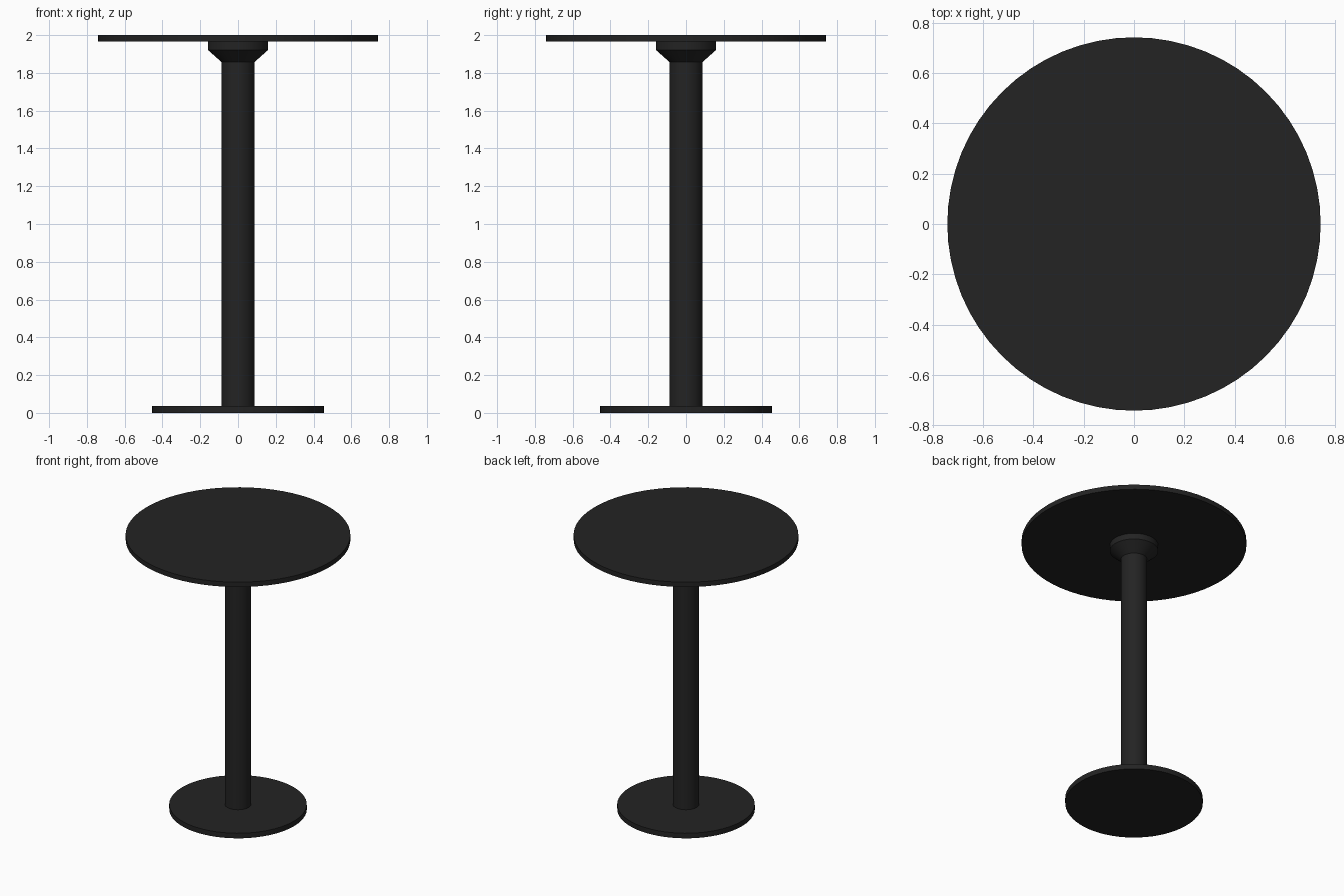
import bpy, bmesh, math

if "Cube" in bpy.data.objects:
    bpy.data.objects.remove(bpy.data.objects["Cube"])

black = bpy.data.materials.new("matte_black")
black.diffuse_color = (0.017, 0.017, 0.017, 1)
black.use_nodes = True
black.node_tree.nodes["Principled BSDF"].inputs["Base Color"].default_value = black.diffuse_color


def lathe(name, profile, sides=64):
    """Solid of revolution from (radius, z) points, capped at both ends."""
    bm = bmesh.new()
    rings = []
    for r, z in profile:
        rings.append([bm.verts.new((r * math.cos(2 * math.pi * i / sides),
                                    r * math.sin(2 * math.pi * i / sides), z))
                      for i in range(sides)])
    for low, high in zip(rings, rings[1:]):
        for i in range(sides):
            j = (i + 1) % sides
            bm.faces.new((low[i], low[j], high[j], high[i]))
    bm.faces.new(rings[0][::-1])
    bm.faces.new(rings[-1])
    mesh = bpy.data.meshes.new(name)
    bm.to_mesh(mesh)
    bm.free()
    mesh.materials.append(black)
    obj = bpy.data.objects.new(name, mesh)
    bpy.context.collection.objects.link(obj)
    bpy.ops.object.select_all(action='DESELECT')
    obj.select_set(True)
    bpy.context.view_layer.objects.active = obj
    bpy.ops.object.shade_smooth_by_angle(angle=math.radians(30))
    return obj


# Floor plate
lathe("base_plate", [(0.454, 0), (0.454, 0.037)])
# Column with flared collar under the top
lathe("column", [(0.087, 0.037), (0.087, 1.857), (0.16, 1.922), (0.16, 1.965)])
# Round table top
lathe("table_top", [(0.742, 1.965), (0.742, 2.0)])
